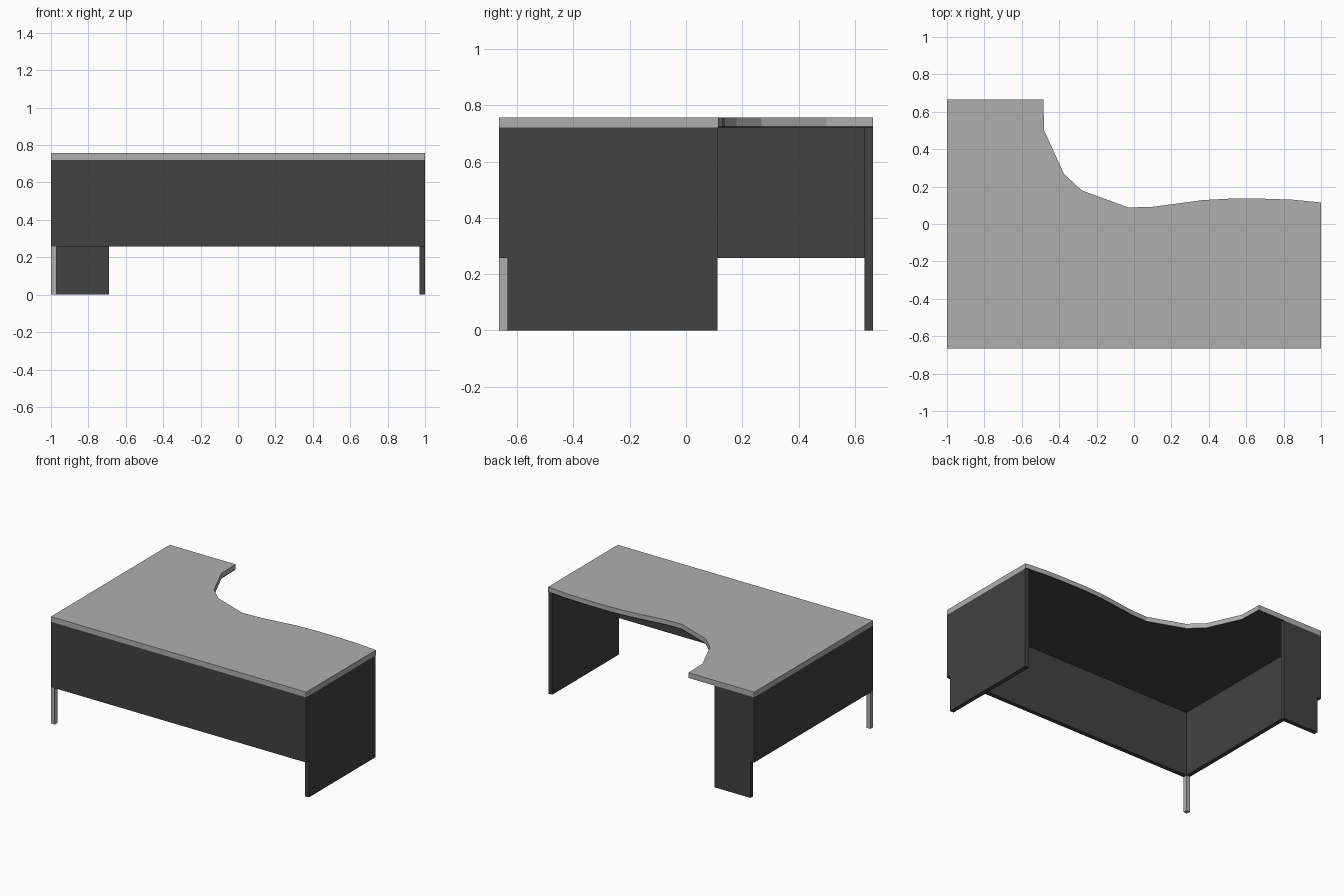
import bpy, bmesh

if "Cube" in bpy.data.objects:
    bpy.data.objects.remove(bpy.data.objects["Cube"])


def material(name, c):
    m = bpy.data.materials.new(name)
    m.diffuse_color = (c, c, c, 1)
    m.use_nodes = True
    m.node_tree.nodes["Principled BSDF"].inputs["Base Color"].default_value = m.diffuse_color
    return m


light = material("light grey", 0.43)
dark = material("charcoal", 0.054)


def finish(name, bm, mats):
    bmesh.ops.recalc_face_normals(bm, faces=bm.faces)
    me = bpy.data.meshes.new(name)
    bm.to_mesh(me)
    bm.free()
    for m in mats:
        me.materials.append(m)
    ob = bpy.data.objects.new(name, me)
    bpy.context.collection.objects.link(ob)
    return ob


def box(name, x0, x1, y0, y1, z0, z1, mat):
    bm = bmesh.new()
    bmesh.ops.create_cube(bm, size=1)
    for v in bm.verts:
        v.co = (x1 if v.co.x > 0 else x0,
                y1 if v.co.y > 0 else y0,
                z1 if v.co.z > 0 else z0)
    return finish(name, bm, [mat])


W, D, T = 1.0, 0.665, 0.03
Z_RAIL, Z_UNDER, Z_LIP, Z_TOP = 0.258, 0.72, 0.727, 0.757

# desktop: straight outer sides, curved inner edge
curve = [(1, 0.115), (0.85, 0.13), (0.7, 0.135), (0.52, 0.136), (0.37, 0.128),
         (0.1, 0.092), (-0.03, 0.088), (-0.28, 0.18), (-0.375, 0.268),
         (-0.48, 0.5), (-0.485, D)]
outline = [(-W, D), (-W, -D), (W, -D)] + curve
n = len(outline)
bm = bmesh.new()
rings = [[bm.verts.new((x, y, z)) for x, y in outline]
         for z in (Z_UNDER, Z_LIP, Z_TOP)]
bm.faces.new(rings[2])
bm.faces.new(rings[0][::-1]).material_index = 1   # dark underside
for i in range(n):
    j = (i + 1) % n
    for k in (0, 1):
        f = bm.faces.new((rings[k][i], rings[k][j],
                          rings[k + 1][j], rings[k + 1][i]))
        # dark lower lip along the curve only
        if k == 0 and 3 <= i < n - 1:
            f.material_index = 1
finish("desktop", bm, [light, dark])

# panels
box("front_panel", -W, W, -D, -D + T, Z_RAIL, Z_UNDER, dark)
box("left_panel", -W, -W + T, -D + T, D, Z_RAIL, Z_UNDER, dark)
box("right_side_leg_panel", W - T, W, -D + T, 0.112, 0, Z_UNDER, dark)
box("back_leg_panel", -W + T, -0.69, D - T, D, 0, Z_UNDER, dark)

# corner post
box("corner_leg", -W, -W + T, -D, -D + T, 0, Z_RAIL, light)
